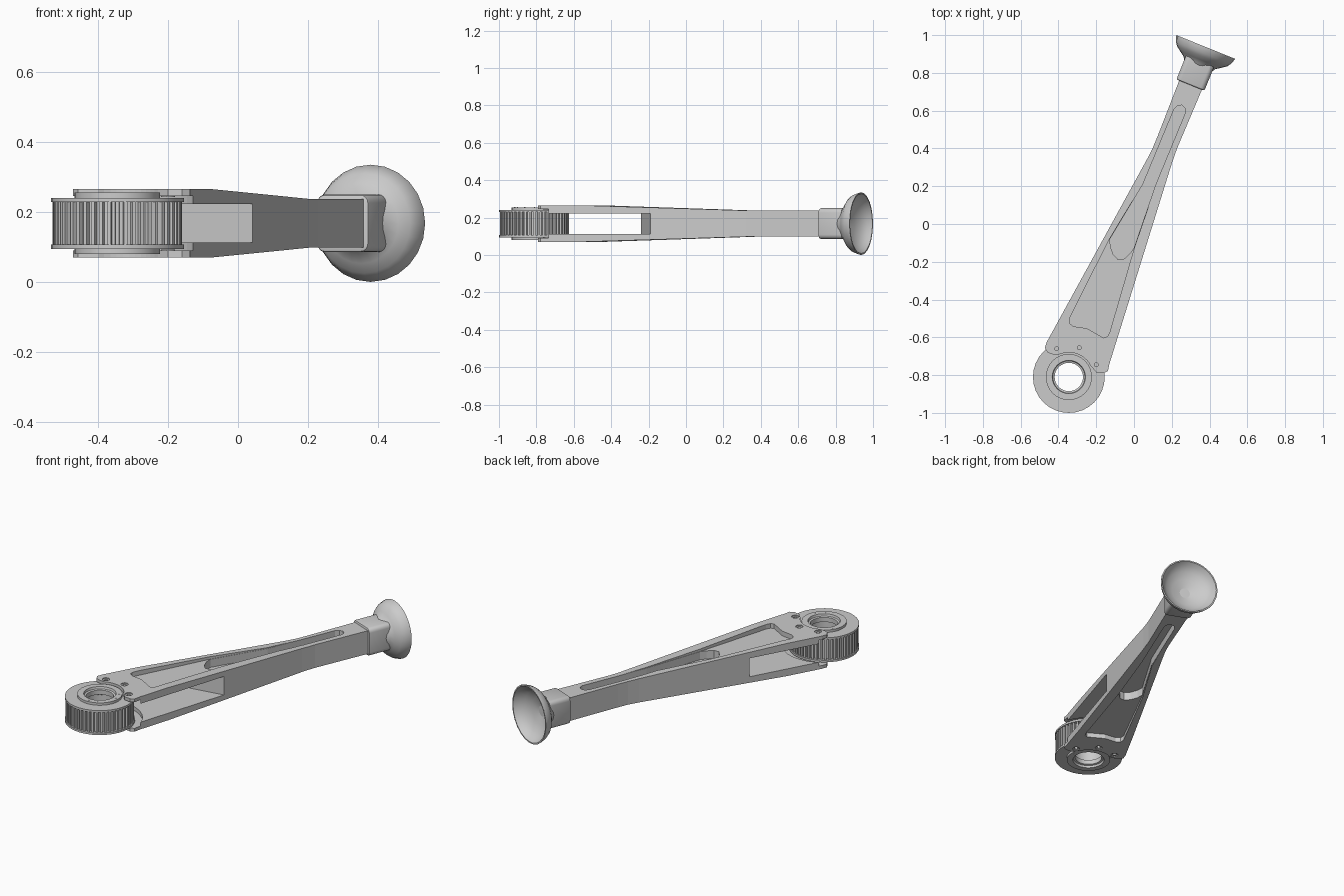
import bpy, bmesh, math
from mathutils import Matrix, Vector

if "Cube" in bpy.data.objects:
    bpy.data.objects.remove(bpy.data.objects["Cube"])

ZC = 0.1675                                # mid height of everything
HUB = Vector((-0.345, -0.81, ZC))          # wheel centre
TIP = Vector((0.38, 0.937, ZC))            # centre of cup rim
ANG = math.radians(22)
AXIS = Vector((math.sin(ANG), math.cos(ANG), 0))
TURN = Matrix.Rotation(-ANG, 4, 'Z')


def finish(name, bm, smooth=None):
    bmesh.ops.recalc_face_normals(bm, faces=bm.faces)
    me = bpy.data.meshes.new(name)
    bm.to_mesh(me)
    bm.free()
    ob = bpy.data.objects.new(name, me)
    bpy.context.collection.objects.link(ob)
    if smooth:
        bpy.ops.object.select_all(action='DESELECT')
        ob.select_set(True)
        bpy.context.view_layer.objects.active = ob
        bpy.ops.object.shade_smooth_by_angle(angle=math.radians(smooth))
    return ob


def prism(pts, z0, z1):
    bm = bmesh.new()
    f = bm.faces.new([bm.verts.new((x, y, z0)) for x, y in pts])
    ext = bmesh.ops.extrude_face_region(bm, geom=[f])['geom']
    bmesh.ops.translate(bm, vec=(0, 0, z1 - z0),
                        verts=[g for g in ext if isinstance(g, bmesh.types.BMVert)])
    return bm


def lathe(name, prof, mat, n=32, smooth=30):
    # closed (radius, height) profile spun about z
    bm = bmesh.new()
    rings = [[bm.verts.new((r * math.cos(2 * math.pi * i / n), r * math.sin(2 * math.pi * i / n), z))
              for r, z in prof] for i in range(n)]
    m = len(prof)
    for i in range(n):
        a, b = rings[i], rings[(i + 1) % n]
        for j in range(m):
            k = (j + 1) % m
            if prof[j][0] == 0 and prof[k][0] == 0:
                continue
            bm.faces.new((a[j], b[j], b[k], a[k]))
    bmesh.ops.remove_doubles(bm, verts=bm.verts, dist=1e-6)
    bm.transform(mat)
    return finish(name, bm, smooth)


def circle(c, r, n):
    return [(c[0] + r * math.cos(2 * math.pi * i / n), c[1] + r * math.sin(2 * math.pi * i / n))
            for i in range(n)]


def cut(ob, pts, z0, z1):
    c = finish('cutter', prism(pts, ZC + z0, ZC + z1))
    c.hide_render = True
    md = ob.modifiers.new('cut', 'BOOLEAN')
    md.operation, md.solver, md.object = 'DIFFERENCE', 'EXACT', c
    bpy.context.view_layer.objects.active = ob
    bpy.ops.object.modifier_apply(modifier=md.name)
    bpy.data.objects.remove(c)


# Arm: outline with a concave bite around the hub, thickness tapering to the tip
bite = [(HUB.x + 0.13 * math.cos(math.radians(t)), HUB.y + 0.13 * math.sin(math.radians(t)))
        for t in range(115, 19, -8)]
outline = [(-0.13, -0.74), (0.2, 0.32), (0.228, 0.4), (0.372, 0.74), (0.25, 0.787),
           (0.125, 0.465), (0.1, 0.405), (0.07, 0.345), (-0.462, -0.625), (-0.472, -0.655),
           (-0.458, -0.68), (-0.43, -0.69)] + bite + [(-0.2, -0.785), (-0.16, -0.79),
                                                     (-0.138, -0.778)]
bm = prism(outline, ZC - 0.0975, ZC + 0.0975)
V0, V1 = 0.34, 1.29
for v in (V0, V1):
    bmesh.ops.bisect_plane(bm, geom=bm.verts[:] + bm.edges[:] + bm.faces[:],
                           plane_co=HUB + AXIS * v, plane_no=AXIS)
for p in bm.verts:
    t = min(max(((p.co - HUB).dot(AXIS) - V0) / (V1 - V0), 0), 1)
    p.co.z = ZC + math.copysign(0.0975 - 0.0285 * t, p.co.z - ZC)
arm = finish('arm', bm)

# Fork slot and wheel clearance
cut(arm, [(0.25, -0.155), (-0.6, -0.3), (-0.9, -1.2), (0.25, -1.2)], -0.055, 0.055)
cut(arm, circle(HUB, 0.23, 48), -0.078, 0.078)

# Shallow and deep pockets on both faces, and screw holes
pocket = [(-0.16, -0.603), (-0.14, -0.595), (-0.128, -0.57), (0, -0.13), (0.117, 0.21),
          (0.275, 0.59), (0.273, 0.615), (0.255, 0.632), (0.228, 0.63), (0.21, 0.61), (0.045, 0.21),
          (-0.13, -0.08), (-0.342, -0.5), (-0.342, -0.525), (-0.32, -0.542), (-0.25, -0.552)]
deep = [(-0.002, -0.13), (0.115, 0.21), (0.272, 0.59), (0.27, 0.613), (0.253, 0.629), (0.23, 0.627),
        (0.213, 0.61), (0.047, 0.21), (-0.127, -0.08), (-0.125, -0.12), (-0.11, -0.16),
        (-0.085, -0.188), (-0.055, -0.187), (-0.025, -0.16)]
for z0, z1, shape in ((0.07, 0.2, pocket), (0.022, 0.2, deep)):
    cut(arm, shape, z0, z1)
    cut(arm, shape, -z1, -z0)
for i, c in enumerate([(-0.41, -0.66), (-0.29, -0.655), (-0.2, -0.745)]):
    cut(arm, circle(c, 0.02, 16), -0.2, 0.2)
    for s in (1, -1):
        lathe('screw_bush', [(0.01, s * 0.075), (0.02, s * 0.075), (0.02, s * 0.092), (0.01, s * 0.092)],
              Matrix.Translation((c[0], c[1], ZC)), 16)

# Toothed wheel: tooth wall, two flanges
bm = bmesh.new()
N = 48
ring = []
for i in range(N):
    for off, r in ((-0.3, 0.170), (-0.22, 0.185), (0.22, 0.185), (0.3, 0.170)):
        a = 2 * math.pi * (i + off) / N
        ring.append((HUB.x + r * math.cos(a), HUB.y + r * math.sin(a)))
lo, hi = ([bm.verts.new((x, y, ZC + z)) for x, y in ring] for z in (-0.063, 0.063))
for i in range(len(ring)):
    j = (i + 1) % len(ring)
    bm.faces.new((lo[i], lo[j], hi[j], hi[i]))
finish('wheel_teeth', bm)
at_hub = Matrix.Translation(HUB)
for s in (1, -1):
    lathe('wheel_flange', [(0.1, s * 0.061), (0.19, s * 0.061), (0.19, s * 0.073), (0.1, s * 0.073)],
          at_hub)

# Hub sleeve with stepped bore, and its ring of small bolts
half = [(0.122, 0.0875), (0.088, 0.0875), (0.085, 0.075), (0.075, 0.072), (0.075, 0.045), (0.085, 0.04)]
lathe('hub_sleeve', half + [(r, -z) for r, z in reversed(half)], at_hub)
for i in range(12):
    a = 2 * math.pi * i / 12
    lathe('hub_bolt', [(0, -0.088), (0.004, -0.088), (0.004, 0.088), (0, 0.088)],
          Matrix.Translation(HUB + Vector((0.105 * math.cos(a), 0.105 * math.sin(a), 0))), 6)

# Neck block with rounded edges
bm = bmesh.new()
bmesh.ops.create_cube(bm, size=1)
bmesh.ops.scale(bm, vec=(0.16, 0.135, 0.165), verts=bm.verts)
bmesh.ops.bevel(bm, geom=[e for e in bm.edges if abs(e.verts[0].co.y - e.verts[1].co.y) > 0.05],
                offset=0.024, segments=4, profile=0.5, affect='EDGES')
bmesh.ops.bevel(bm, geom=[e for e in bm.edges if max(v.co.y for v in e.verts) < 0],
                offset=0.008, segments=2, profile=0.5, affect='EDGES')
bm.transform(Matrix.Translation(TIP - AXIS * 0.15) @ TURN)
finish('neck_block', bm, 30)

# Flared cup, open at the tip
cup = [(0, -0.14), (0.06, -0.13), (0.078, -0.112), (0.09, -0.09), (0.115, -0.073), (0.143, -0.053),
       (0.156, -0.035), (0.1675, -0.004), (0.1675, 0), (0.16, 0), (0.147, -0.025), (0.12, -0.05),
       (0.08, -0.07), (0.028, -0.083), (0.028, -0.125), (0, -0.125)]
lathe('cup', cup, Matrix.Translation(TIP) @ TURN @ Matrix.Rotation(-math.pi / 2, 4, 'X'), 24)
